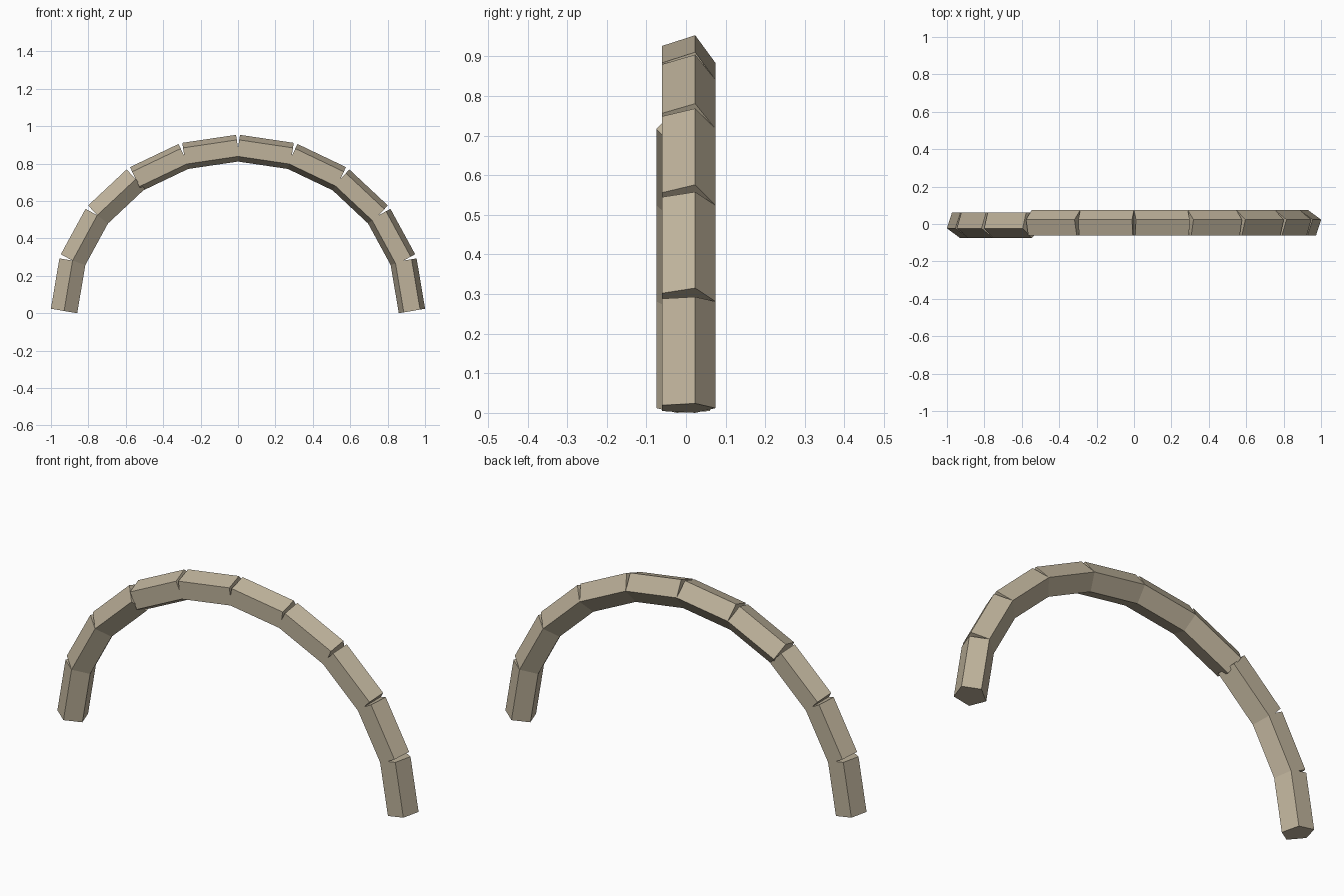
import bpy, bmesh, math
from mathutils import Vector

if "Cube" in bpy.data.objects:
    bpy.data.objects.remove(bpy.data.objects["Cube"])

SEGMENTS, SIDES = 10, 5
RX, RZ, LIFT, R = 0.93, 0.871, 0.012, 0.075


def arch_point(i):
    a = math.pi * i / SEGMENTS
    return Vector((RX * math.cos(a), 0, LIFT + RZ * math.sin(a)))


def arch_block(name, p, q, facing):
    """Straight five-sided prism from p to q, one corner pointing along facing * y."""
    along = (q - p).normalized()
    ydir = Vector((0, facing, 0))
    out = along.cross(ydir)
    centre = (p + q) / 2
    bm = bmesh.new()
    rings = []
    for end in (p, q):
        ring = []
        for k in range(SIDES):
            a = 2 * math.pi * k / SIDES
            offset = ydir * math.cos(a) + out * math.sin(a)
            ring.append(bm.verts.new(end + R * offset - centre))
        rings.append(ring)
        bm.faces.new(ring)
    for k in range(SIDES):
        n = (k + 1) % SIDES
        bm.faces.new((rings[0][k], rings[0][n], rings[1][n], rings[1][k]))
    bmesh.ops.recalc_face_normals(bm, faces=bm.faces)
    mesh = bpy.data.meshes.new(name)
    bm.to_mesh(mesh)
    bm.free()
    ob = bpy.data.objects.new(name, mesh)
    ob.location = centre
    ob.data.materials.append(stone)
    bpy.context.collection.objects.link(ob)


stone = bpy.data.materials.new("stone")
stone.diffuse_color = (0.52, 0.45, 0.33, 1)
stone.use_nodes = True
stone.node_tree.nodes["Principled BSDF"].inputs["Base Color"].default_value = stone.diffuse_color

# Blocks run from the right foot over to the left; the last three are turned around
for i in range(SEGMENTS):
    arch_block(f"arch_block_{i + 1}", arch_point(i), arch_point(i + 1), 1 if i < 7 else -1)
